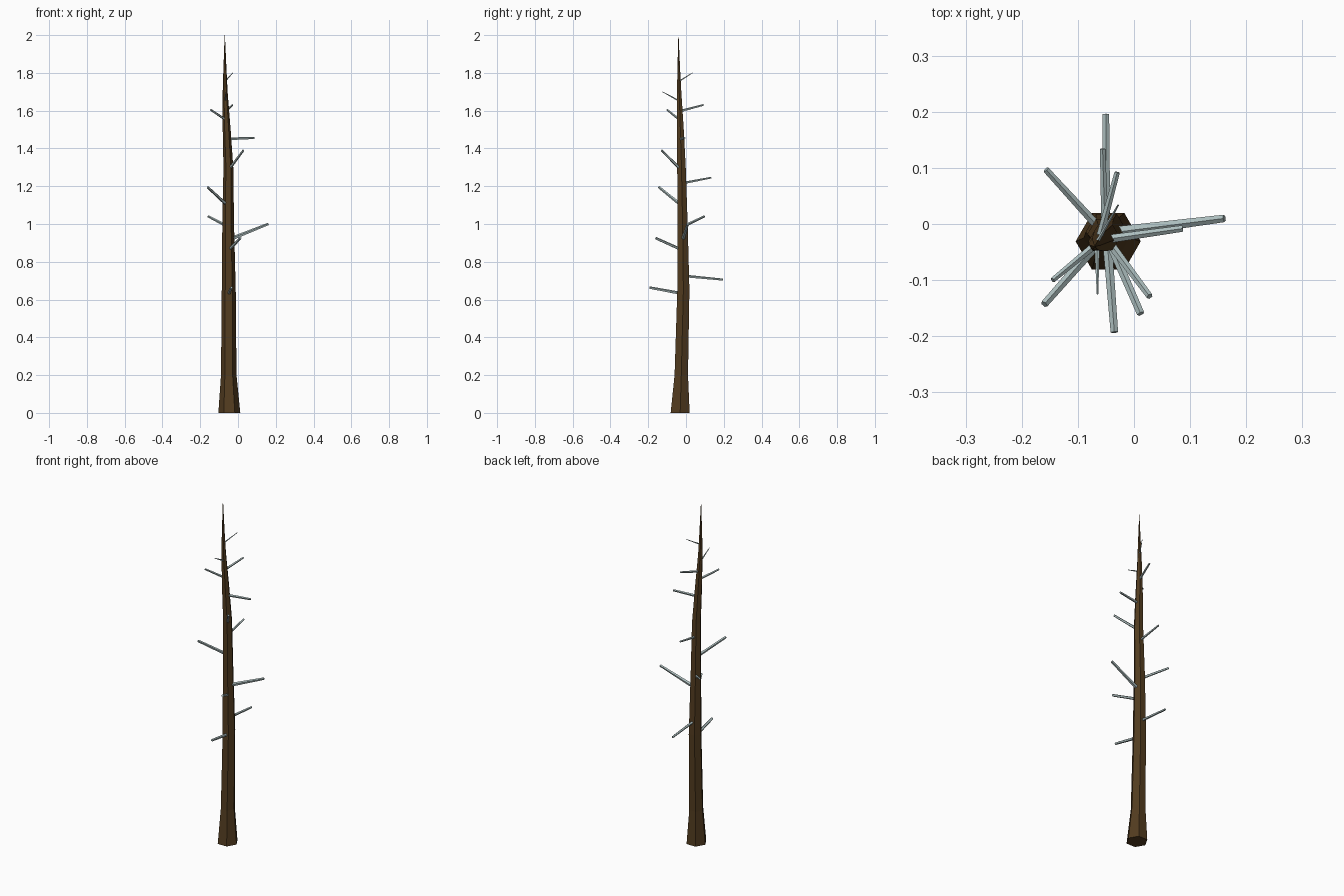
import bpy, bmesh, math
from mathutils import Vector

if "Cube" in bpy.data.objects:
    bpy.data.objects.remove(bpy.data.objects["Cube"])


def material(name, rgb):
    m = bpy.data.materials.new(name)
    m.diffuse_color = (*rgb, 1)
    m.use_nodes = True
    m.node_tree.nodes["Principled BSDF"].inputs["Base Color"].default_value = m.diffuse_color
    return m


BARK = material("dark bark", (0.085, 0.045, 0.014))
DEAD = material("pale dead wood", (0.42, 0.52, 0.52))


def make_object(name, bm, mat):
    bmesh.ops.recalc_face_normals(bm, faces=bm.faces)
    me = bpy.data.meshes.new(name)
    bm.to_mesh(me)
    bm.free()
    me.materials.append(mat)
    ob = bpy.data.objects.new(name, me)
    bpy.context.collection.objects.link(ob)
    return ob


def loft(bm, rings):
    """Skin a list of vertex rings and cap both ends."""
    n = len(rings[0])
    for a, b in zip(rings, rings[1:]):
        for i in range(n):
            j = (i + 1) % n
            bm.faces.new((a[i], a[j], b[j], b[i]))
    bm.faces.new(rings[0][::-1])
    bm.faces.new(rings[-1])


# Trunk: slightly wandering six-sided taper (z, centre x, centre y, radius)
TRUNK = [(0, -0.046, -0.031, 0.058), (0.2, -0.049, -0.025, 0.041),
         (0.65, -0.049, -0.014, 0.037), (1.0, -0.052, -0.018, 0.031),
         (1.3, -0.051, -0.024, 0.026), (1.5, -0.060, -0.030, 0.021),
         (1.7, -0.068, -0.036, 0.013), (1.8, -0.069, -0.038, 0.009),
         (2.0, -0.070, -0.040, 0.0008)]
bm = bmesh.new()
loft(bm, [[bm.verts.new((x + r * math.cos(k * math.pi / 3),
                         y + r * math.sin(k * math.pi / 3), z))
           for k in range(6)] for z, x, y, r in TRUNK])
make_object("trunk", bm, BARK)


def trunk_axis(z):
    for a, b in zip(TRUNK, TRUNK[1:]):
        if a[0] <= z <= b[0]:
            t = (z - a[0]) / (b[0] - a[0])
            return Vector((a[1] + t * (b[1] - a[1]), a[2] + t * (b[2] - a[2]), z))


# Bare branch stubs: root height, tip x, y, z, root radius, tip radius
BRANCHES = [(0.63, -0.035, -0.193, 0.663, 0.009, 0.007),
            (0.725, -0.05, 0.196, 0.705, 0.008, 0.006),
            (0.86, 0.012, -0.16, 0.925, 0.008, 0.007),
            (0.915, 0.161, 0.01, 1.0, 0.011, 0.007),
            (0.985, -0.157, 0.097, 1.04, 0.008, 0.006),
            (1.095, -0.16, -0.143, 1.195, 0.009, 0.007),
            (1.215, -0.056, 0.134, 1.245, 0.007, 0.005),
            (1.285, 0.028, -0.129, 1.39, 0.008, 0.006),
            (1.45, 0.087, -0.008, 1.455, 0.008, 0.006),
            (1.55, -0.145, -0.1, 1.605, 0.007, 0.005),
            (1.597, -0.03, 0.092, 1.63, 0.007, 0.005),
            (1.65, -0.065, -0.125, 1.7, 0.005, 0.0015),
            (1.755, -0.028, 0.034, 1.8, 0.004, 0.0015)]
for i, (z, tx, ty, tz, r0, r1) in enumerate(BRANCHES):
    root, tip = trunk_axis(z), Vector((tx, ty, tz))
    d = (tip - root).normalized()
    side = d.cross(Vector((0, 0, 1))).normalized()
    up = side.cross(d)
    bm = bmesh.new()
    loft(bm, [[bm.verts.new(c + r * (side * math.cos(k * math.tau / 5 + math.pi / 2)
                                     + up * math.sin(k * math.tau / 5 + math.pi / 2)))
               for k in range(5)] for c, r in ((root, r0), (tip, r1))])
    make_object(f"branch_{i + 1}", bm, DEAD)
